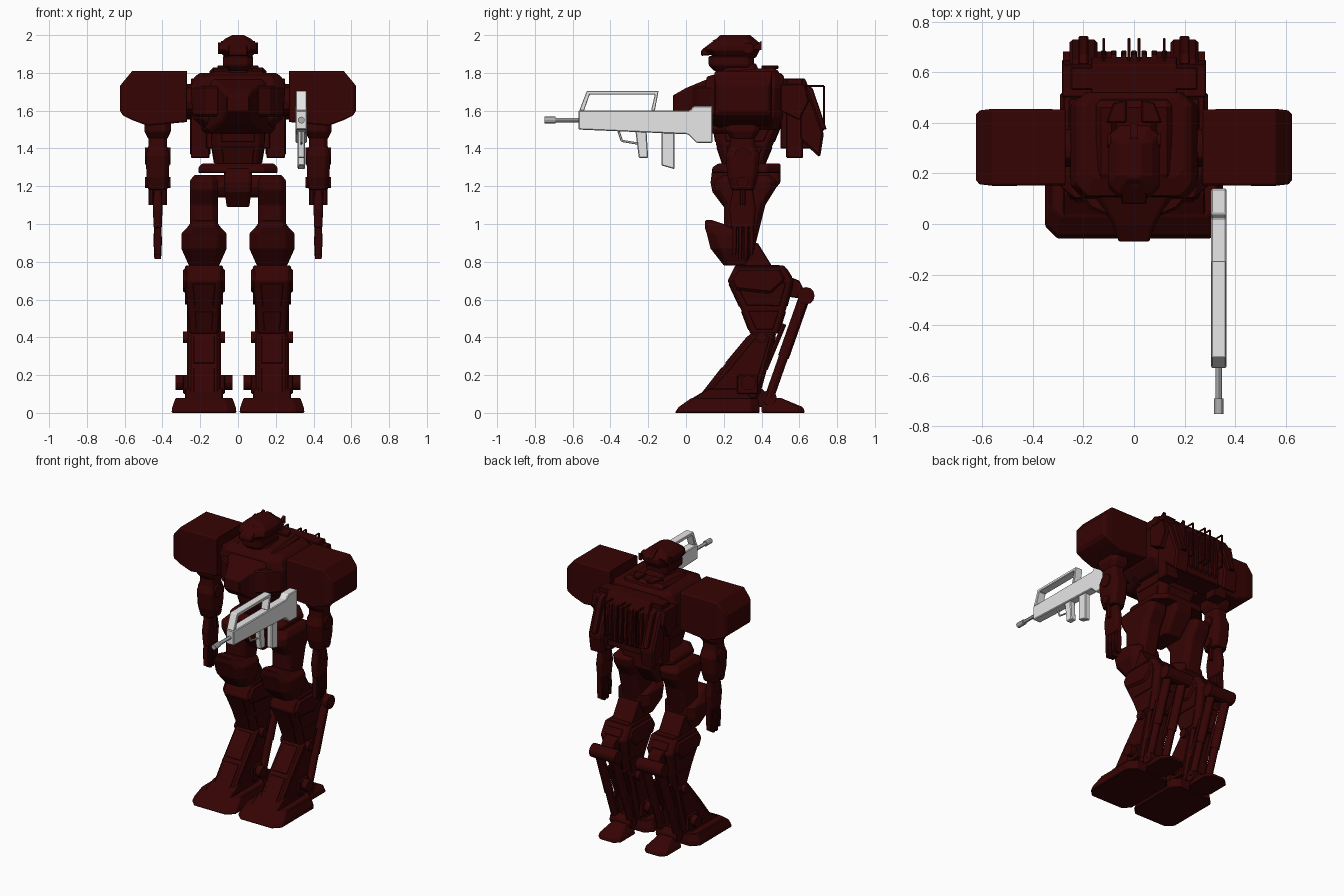
import bpy
import bmesh
from mathutils import Vector

cube = bpy.data.objects.get("Cube")
if cube:
    bpy.data.objects.remove(cube, do_unlink=True)


def make_material(name, red, green, blue):
    material = bpy.data.materials.new(name)
    material.use_nodes = True
    material.diffuse_color = (red, green, blue, 1)
    shader = next(node for node in material.node_tree.nodes if node.type == 'BSDF_PRINCIPLED')
    shader.inputs["Base Color"].default_value = (red, green, blue, 1)
    return material


ARMOUR = make_material("dark_red_armour", .036, .001, .001)
LIGHT_GREY = make_material("light_grey_rifle", .8, .8, .8)
STEEL = make_material("mid_grey_barrel", .42, .42, .42)

# Centre lines of the limbs and rifle, and base heights of the upper parts
LEG, ARM, RIFLE = .18, .425, .335
HIPS, CHEST, HEAD, WRIST = 1.3, 1.5, 1.8, 1.2


def place(axis, depth, a, b):
    """Put a flat point (a, b) at a depth along the chosen axis."""
    return {'X': (depth, a, b), 'Y': (a, depth, b), 'Z': (a, b, depth)}[axis]


def finish(bm, name, material=ARMOUR, mirror=False, bevel=.005, panel=False, lift=0):
    """Chamfer sharp edges, raise panels on broad faces and make the object."""
    bmesh.ops.recalc_face_normals(bm, faces=bm.faces)
    if bevel:
        sharp = [edge for edge in bm.edges if edge.calc_face_angle() > .5]
        bmesh.ops.bevel(bm, geom=sharp, offset=bevel, segments=1,
                        affect='EDGES', clamp_overlap=True)
    if panel:
        broad = [face for face in bm.faces if face.calc_area() > .012]
        bmesh.ops.inset_individual(bm, faces=broad, thickness=.02)
        bmesh.ops.inset_individual(bm, faces=broad, thickness=.004, depth=.004)
    bmesh.ops.translate(bm, verts=bm.verts, vec=(0, 0, lift))
    mesh = bpy.data.meshes.new(name)
    bm.to_mesh(mesh)
    bm.free()
    mesh.materials.append(material)
    part = bpy.data.objects.new(name, mesh)
    bpy.context.scene.collection.objects.link(part)
    if mirror:
        part.modifiers.new("other_side", 'MIRROR')
    return part


def skin(name, rings, options):
    """Bridge equal rings of points and cap both ends."""
    bm = bmesh.new()
    rows = [[bm.verts.new(point) for point in ring] for ring in rings]
    for lower, upper in zip(rows, rows[1:]):
        for i in range(len(lower)):
            bm.faces.new((lower[i - 1], lower[i], upper[i], upper[i - 1]))
    bm.faces.new(rows[0])
    bm.faces.new(rows[-1])
    return finish(bm, name, **options)


def slab(name, centre, half, *outline, axis='X', **options):
    """Extrude a flat outline to both sides of a centre."""
    rings = [[place(axis, depth, a, b) for a, b in outline]
             for depth in (centre - half, centre + half)]
    return skin(name, rings, options)


def loft(name, centre, *sections, axis='Z', corner=.2, **options):
    """Join octagons given as depth, half width, and near and far limits."""
    rings = []
    for depth, half, near, far in sections:
        cut = corner * min(half + half, far - near)
        flat = half - cut
        right = [(flat, near), (half, near + cut), (half, far - cut), (flat, far)]
        left = [(-a, b) for a, b in reversed(right)]
        rings.append([place(axis, depth, centre + a, b) for a, b in right + left])
    return skin(name, rings, options)


def tube(name, start, end, radius, sides=12, **options):
    start, end = Vector(start), Vector(end)
    bm = bmesh.new()
    bmesh.ops.create_cone(bm, cap_ends=True, segments=sides, radius1=radius,
                          radius2=radius, depth=(end - start).length)
    bm.transform((end - start).to_track_quat('Z', 'Y').to_matrix().to_4x4())
    bmesh.ops.translate(bm, verts=bm.verts, vec=(start + end) / 2)
    part = finish(bm, name, bevel=0, **options)
    bpy.ops.object.select_all(action='DESELECT')
    part.select_set(True)
    bpy.context.view_layer.objects.active = part
    bpy.ops.object.shade_smooth_by_angle()


def axle(name, centre, half, y, z, radius, **options):
    """Tube running sideways."""
    tube(name, (centre - half, y, z), (centre + half, y, z), radius, **options)


def wire(name, points, **options):
    for start, end in zip(points, points[1:]):
        tube(name, start, end, .006, sides=6, **options)


# Feet, heels and ankles
loft("foot", LEG, (0, .172, -.06, .39), (.03, .168, -.04, .39), (.08, .15, .03, .38),
     corner=.14, mirror=True)
slab("foot_ridge", LEG, .1, (.02, .07), (.12, .13), (.3, .13), (.36, .07), mirror=True)
loft("heel", LEG, (0, .09, .4, .63), (.03, .08, .4, .62), (.08, .05, .42, .5), mirror=True)
slab("heel_link", LEG, .03, (.3, .03), (.5, .03), (.4, .13), mirror=True)
axle("heel_axle", LEG, .08, .44, .08, .04, mirror=True)
axle("ankle_axle", LEG, .15, .33, .16, .04, mirror=True)
slab("ankle_block", LEG, .11, (.27, .1), (.27, .2), (.38, .2), (.38, .1), mirror=True)

# Shins
slab("lower_shin", LEG, .085, (.35, .43), (.2, .25), (.06, .07), (.38, .07), (.48, .43),
     mirror=True, bevel=.015, panel=True)
axle("shin_bolt", LEG, .11, .4, .4, .03, mirror=True)
loft("upper_shin", LEG, (.42, .075, .34, .49), (.55, .085, .29, .53), (.7, .1, .22, .57),
     (.78, .1, .26, .52), corner=.1, mirror=True, panel=True)
slab("shin_guard", LEG, .112, (.27, .77), (.23, .71), (.26, .65), (.45, .63), (.53, .7), (.5, .77),
     mirror=True, bevel=.015)

# Calf levers and pistons
slab("calf_lever", LEG, .05, (.5, .74), (.6, .7), (.65, .6), (.5, .62), mirror=True)
axle("calf_axle", LEG, .1, .635, .62, .046, mirror=True)
for side in (-1, 1):
    x = LEG + side * .06
    top, bottom = Vector((x, .63, .62)), Vector((x, .44, .08))
    tube("calf_piston", top, top.lerp(bottom, .6), .03, mirror=True)
    tube("calf_piston_rod", top, bottom, .025, mirror=True)
    tube("calf_damper", (x, .52, .47), (x, .42, .23), .012, mirror=True)

# Thighs and knees
loft("thigh", LEG, (.78, .07, .27, .43), (.9, .075, .2, .37), (1.1, .075, .2, .42),
     (1.18, .075, .15, .47), (1.23, .075, .15, .48), (1.26, .05, .2, .44), mirror=True)
loft("knee_cap", LEG, (.78, .08, .2, .34), (.87, .12, .13, .37), (.95, .12, .11, .37),
     (.98, .09, .1, .26), (1.02, .06, .1, .14), mirror=True)
slab("knee_back", LEG, .08, (.3, .9), (.38, .9), (.46, .77), (.46, .73), (.27, .75), mirror=True)

# Hips and waist
loft("belt", 0, (-.03, .21, .14, .5), (0, .21, .14, .5), (.02, .19, .17, .5), lift=HIPS)
loft("pelvis", 0, (-.21, .06, .2, .4), (-.13, .07, .14, .46), (-.08, .075, .13, .5),
     (0, .075, .14, .5), corner=.1, lift=HIPS)
axle("hip_axle", 0, .2, .3, -.1, .06, lift=HIPS)
loft("waist", 0, (0, .12, .2, .41), (.12, .14, .16, .46), (.24, .14, .14, .51),
     corner=.12, lift=HIPS, panel=True)

# Chest and collar
loft("torso", 0, (0, .17, .14, .49), (.06, .24, .11, .51), (.22, .25, .1, .52),
     (.28, .23, .11, .52), (.3, .2, .18, .5), corner=.12, lift=CHEST)
loft("chest_nose", 0, (-.07, .06, .1, .18), (0, .085, .04, .22), (.12, .16, -.02, .27),
     (.24, .2, -.02, .29), axis='Y', corner=.08, lift=CHEST)
slab("chest_wing", .15, .08, (.1, .03), (.17, .06), (.24, .14), (.24, .3), (.1, .3),
     axis='Z', mirror=True, bevel=.01, lift=CHEST)
slab("collar", 0, .15, (.12, -.03), (.2, .01), (.48, .03), (.52, -.06), (.2, -.06),
     bevel=.02, lift=HEAD)
slab("collar_hatch", .03, .01, (.03, .4), (.11, .4), (.08, .48), (.03, .49),
     axis='Z', mirror=True, lift=HEAD)

# Head
loft("neck", 0, (-.02, .09, .18, .4), (.05, .06, .2, .37), lift=HEAD)
loft("jaw", 0, (.01, .05, .15, .35), (.04, .08, .12, .36), (.09, .08, .12, .36), lift=HEAD)
loft("helmet", 0, (.08, .07, .15, .37), (.12, .1, .1, .39), (.15, .1, .12, .39),
     (.18, .07, .16, .35), (.2, .03, .18, .33), lift=HEAD)
slab("brow", 0, .05, (.08, .09), (.08, .12), (.16, .18), (.24, .19), (.2, .1), lift=HEAD)
slab("crest", 0, .015, (.14, .17), (.2, .2), (.34, .2), (.4, .15), lift=HEAD, bevel=0)
axle("ears", 0, .105, .33, .13, .03, lift=HEAD)
slab("ear_fin", .08, .01, (.34, .13), (.4, .17), (.4, .12), mirror=True, lift=HEAD, bevel=0)

# Shoulder pods
axle("shoulder_joint", 0, .3, .3, .15, .075, lift=CHEST)
loft("shoulder_pod", .303, (.27, .15, .04, .31), (.48, .152, .02, .31), (.56, .152, .05, .31),
     (.61, .146, .075, .25), (.625, .13, .1, .23),
     axis='X', corner=.03, mirror=True, lift=CHEST)

# Arms and hands
loft("upper_arm", ARM, (.25, .05, .24, .36), (.29, .07, .21, .39), (.35, .07, .21, .39),
     mirror=True, lift=WRIST)
loft("forearm", ARM, (-.02, .05, .24, .36), (.05, .06, .22, .38), (.16, .062, .21, .39),
     (.21, .05, .23, .37), (.3, .05, .24, .36), mirror=True, lift=WRIST)
axle("elbow", ARM, .068, .3, .16, .045, mirror=True, lift=WRIST)
axle("wrist_bolt", ARM, .068, .3, .02, .03, mirror=True, lift=WRIST)
for x in (ARM - .035, ARM + .035):
    tube("wrist_prong", (x, .3, -.1), (x, .3, 0), .014, mirror=True, lift=WRIST)
loft("hand", ARM, (-.22, .022, .24, .36), (-.12, .025, .23, .37), (0, .02, .25, .35),
     mirror=True, lift=WRIST)
for i in range(4):
    y = .245 + i * .03
    tip = abs(i - 1.5) * .02 - .395
    loft("finger", ARM, (tip, .018, y, y + .02), (-.3, .022, y, y + .025),
         (-.2, .02, y, y + .025), mirror=True, lift=WRIST, bevel=0)

# Backpack with ribs, thruster pods and rails
slab("backpack", 0, .17, (.5, -.1), (.5, .27), (.63, .27), (.66, .2), (.66, -.1), lift=CHEST)
for i in range(7):
    slab("backpack_rib", (i - 3) * .04, .011, (.6, .25), (.67, .2), (.685, -.04), (.6, -.1),
         lift=CHEST, bevel=.003)
slab("thruster_mount", .22, .065, (.5, .24), (.63, .24), (.65, .15), (.6, .05), (.5, .1),
     mirror=True, lift=CHEST)
slab("thruster_body", .2, .05, (.53, .27), (.62, .27), (.62, -.15), (.53, -.15),
     mirror=True, lift=CHEST)
slab("thruster", .2, .055, (.6, .27), (.65, .2), (.73, -.02), (.71, -.15), (.6, -.05),
     mirror=True, lift=CHEST, bevel=.012)
slab("thruster_spine", .2, .02, (.63, .24), (.67, .22), (.745, 0), (.7, 0), mirror=True, lift=CHEST)
for x in (.02, .12):
    wire("rail", ((x, .62, .23), (x, .73, .23), (x, .73, 0), (x, .62, 0)), mirror=True, lift=CHEST)

# Rifle
grey = {"material": LIGHT_GREY, "lift": CHEST}
steel = {"material": STEEL, "lift": CHEST}
slab("rifle_body", RIFLE, .03, (-.57, .1), (.02, .1), (.04, .125), (.14, .125), (.14, -.07),
     (.055, -.07), (.01, -.025), (-.57, 0), **grey)
slab("carry_handle", RIFLE, .028, (-.565, .1), (-.525, .205), (-.145, .205), (-.165, .1),
     (-.185, .1), (-.165, .185), (-.51, .185), (-.54, .1), bevel=.003, **grey)
slab("magazine", RIFLE, .02, (-.13, 0), (-.13, -.19), (-.06, -.21), (-.06, 0), **grey)
slab("grip", RIFLE, .02, (-.27, .01), (-.25, -.15), (-.2, -.15), (-.21, .01), **grey)
wire("trigger_guard", ((RIFLE, -.36, 0), (RIFLE, -.34, -.06), (RIFLE, -.25, -.075)), **grey)
tube("barrel", (RIFLE, -.56, .05), (RIFLE, -.7, .05), .012, **steel)
tube("muzzle", (RIFLE, -.69, .05), (RIFLE, -.75, .05), .018, **steel)
